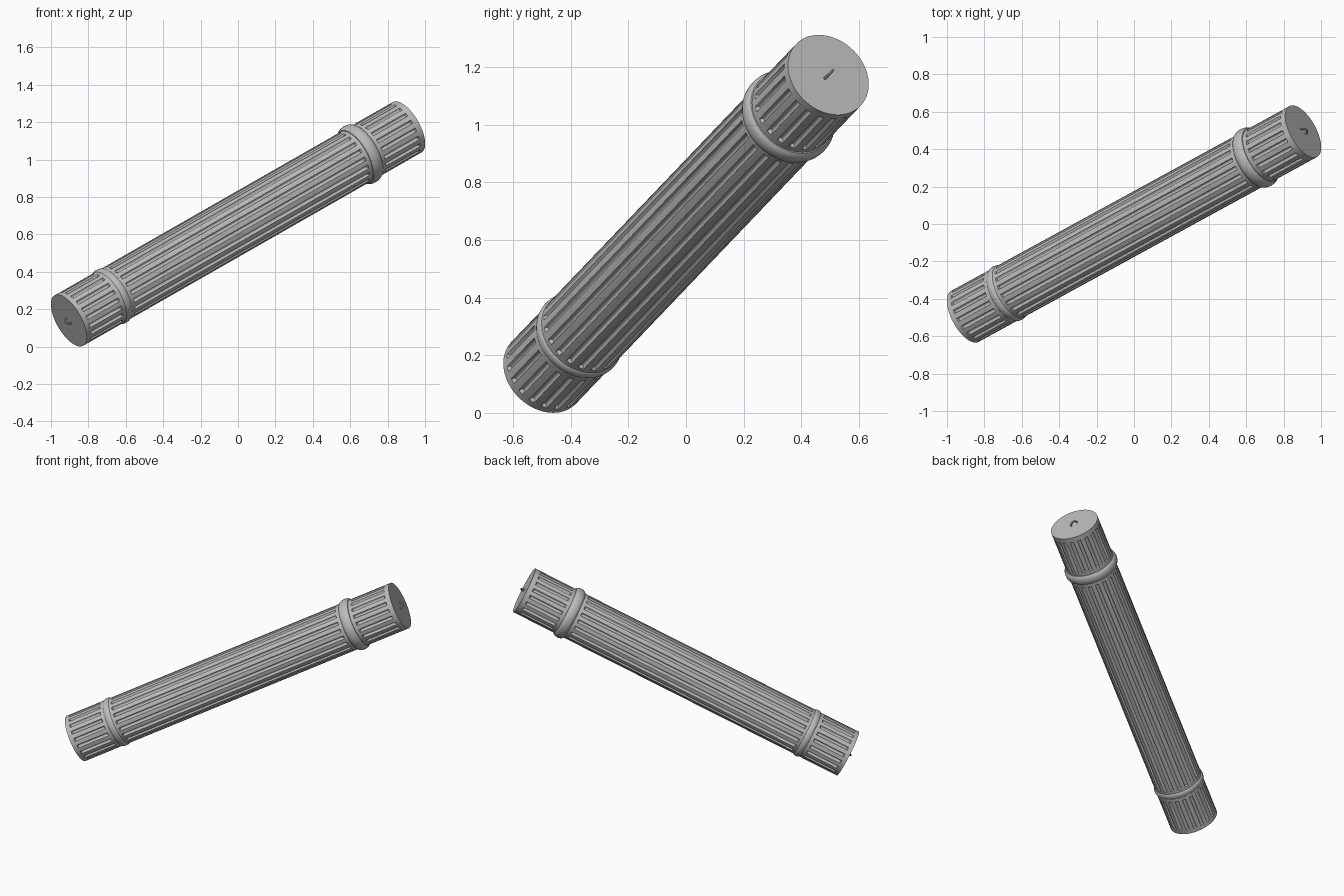
import bpy, bmesh, math
from mathutils import Matrix, Vector

old = bpy.data.objects.get("Cube")
if old:
    bpy.data.objects.remove(old, do_unlink=True)

# Single stone grey
stone = bpy.data.materials.new("stone_grey")
stone.use_nodes = True
stone.diffuse_color = (0.5, 0.5, 0.5, 1)
bsdf = stone.node_tree.nodes["Principled BSDF"]
bsdf.inputs["Base Color"].default_value = (0.5, 0.5, 0.5, 1)
bsdf.inputs["Roughness"].default_value = 0.7

# Leaning frame: local z runs along the shaft, local x lines up with the end loops
AXIS = Vector((0.9045, 0.494, 0.517))
HALF = AXIS.length
R = 0.155
w = AXIS.normalized()
u = (Vector((1, 0, 0)) - w * w.x).normalized()
v = w.cross(u)
FRAME = Matrix.Translation((0, 0, 0.656)) @ Matrix((u, v, w)).transposed().to_4x4()


def finish(name, bm):
    bmesh.ops.recalc_face_normals(bm, faces=bm.faces)
    mesh = bpy.data.meshes.new(name)
    bm.to_mesh(mesh)
    bm.free()
    mesh.materials.append(stone)
    obj = bpy.data.objects.new(name, mesh)
    bpy.context.collection.objects.link(obj)
    obj.matrix_world = FRAME
    bpy.ops.object.select_all(action='DESELECT')
    obj.select_set(True)
    bpy.context.view_layer.objects.active = obj
    bpy.ops.object.shade_smooth_by_angle(angle=math.radians(35))
    return obj


def loft(bm, rows, closed):
    """Skin rows of points; every row is a closed loop."""
    loops = [[bm.verts.new(p) for p in row] for row in rows]
    n = len(loops[0])
    pairs = list(zip(loops, loops[1:]))
    if closed:
        pairs.append((loops[-1], loops[0]))
    for a, b in pairs:
        for i in range(n):
            j = (i + 1) % n
            bm.faces.new((a[i], a[j], b[j], b[i]))
    if not closed:
        bm.faces.new(loops[0])
        bm.faces.new(loops[-1])


# Fluted shaft: grooves in three bands with plain collars between them
FLUTES = 20
DEPTH = 0.013
GROOVE = [(0, 0), (0.28, 0), (0.56, 0), (0.62, 0.7), (0.7, 0.95),
          (0.78, 1), (0.86, 0.95), (0.94, 0.7)]


def section(z, cut):
    row = []
    for k in range(FLUTES):
        for frac, d in GROOVE:
            ang = math.tau * (k + frac) / FLUTES
            r = R - DEPTH * d * cut
            row.append((r * math.cos(ang), r * math.sin(ang), z))
    return row


rows = [section(-HALF, 0)]
for lo, hi in ((-1.125, -0.905), (-0.825, 0.775), (0.885, 1.12)):
    rows += [section(lo, 0), section(lo + 0.006, 1),
             section(hi - 0.006, 1), section(hi, 0)]
rows.append(section(HALF, 0))
bm = bmesh.new()
loft(bm, rows, False)
finish("fluted_shaft", bm)


# Rounded collar rings
def collar(name, z, outer, width):
    inner = R - 0.012
    rows = []
    for s in range(9):
        a = math.pi * s / 8
        r = inner + (outer - inner) * math.sin(a) ** 0.6 if 0 < s < 8 else inner
        h = z - math.cos(a) * width / 2
        rows.append([(r * math.cos(math.tau * i / 64),
                      r * math.sin(math.tau * i / 64), h) for i in range(64)])
    bm = bmesh.new()
    loft(bm, rows, True)
    finish(name, bm)


collar("upper_collar", 0.83, 0.172, 0.07)
collar("lower_collar", -0.863, 0.162, 0.046)


# Small wire loop at the centre of each end
def end_loop(name, side):
    rows = []
    for s in range(13):
        a = math.pi * s / 12
        out = Vector((math.cos(a), 0, side * math.sin(a)))
        centre = out * 0.022 + Vector((0, 0, side * HALF))
        rows.append([centre + 0.005 * (out * math.cos(b) + Vector((0, math.sin(b), 0)))
                     for b in (math.tau * i / 10 for i in range(10))])
    bm = bmesh.new()
    loft(bm, rows, False)
    finish(name, bm)


end_loop("upper_end_loop", 1)
end_loop("lower_end_loop", -1)
